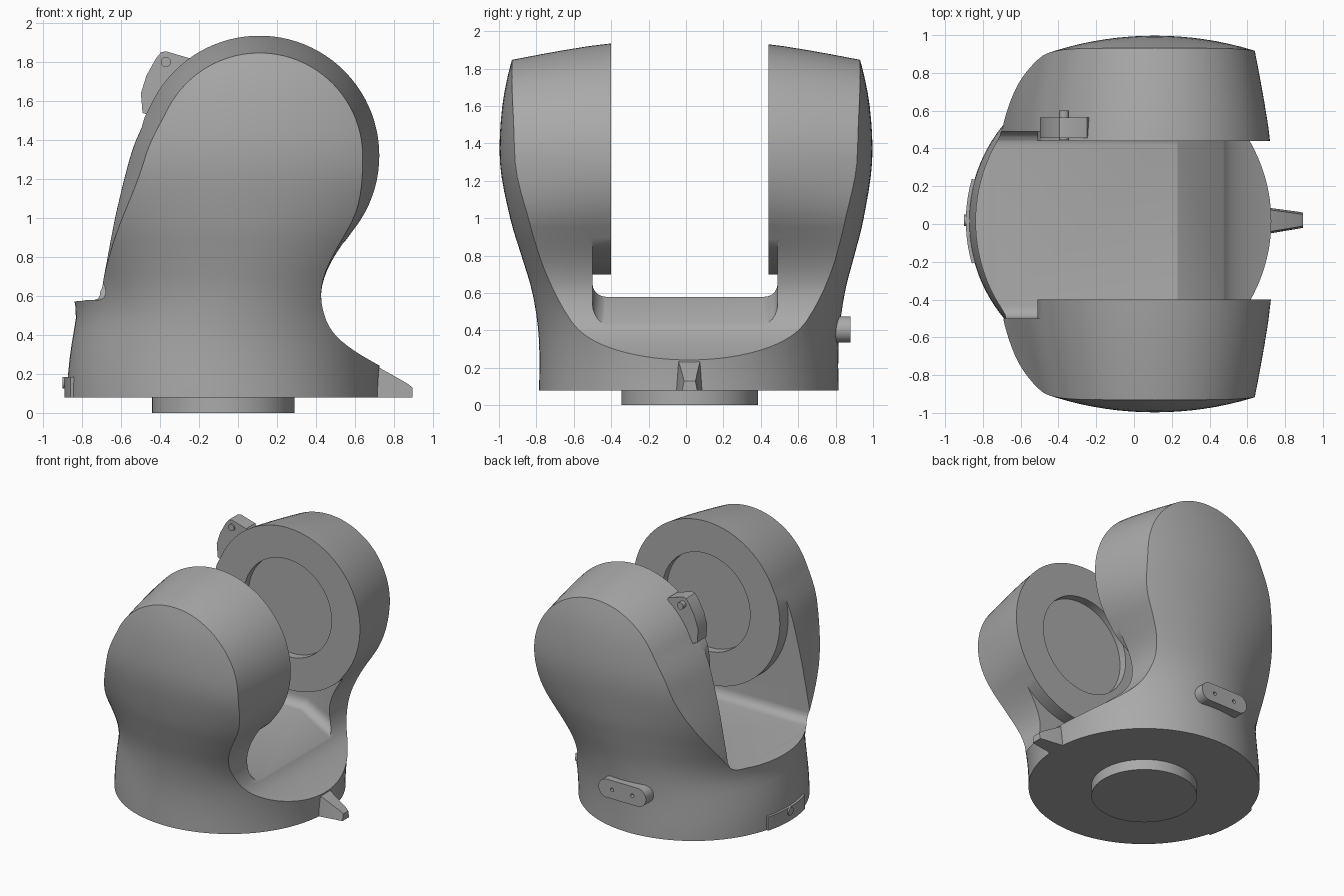
import bpy, bmesh
from math import sin, cos, pi, radians

if "Cube" in bpy.data.objects:
    bpy.data.objects.remove(bpy.data.objects["Cube"], do_unlink=True)

grey = bpy.data.materials.new("satin grey")
grey.use_nodes = True
grey.diffuse_color = (0.4, 0.4, 0.4, 1)
grey.node_tree.nodes["Principled BSDF"].inputs["Base Color"].default_value = (0.4, 0.4, 0.4, 1)

HX, HZ, HR = 0.11, 1.32, 0.615      # head centre and radius
BX, BY = -0.078, 0.015              # base centre


def smooth(t):
    t = min(1, max(0, t))
    return t * t * (3 - 2 * t)


def loft(name, rings):
    """Closed solid through equal-length rings of points."""
    bm = bmesh.new()
    rows = [[bm.verts.new(p) for p in ring] for ring in rings]
    n = len(rows[0])
    for a, b in zip(rows, rows[1:]):
        for i in range(n):
            j = (i + 1) % n
            bm.faces.new((a[i], a[j], b[j], b[i]))
    bm.faces.new(rows[0])
    bm.faces.new(rows[-1])
    bmesh.ops.recalc_face_normals(bm, faces=bm.faces)
    mesh = bpy.data.meshes.new(name)
    bm.to_mesh(mesh)
    bm.free()
    ob = bpy.data.objects.new(name, mesh)
    bpy.context.collection.objects.link(ob)
    mesh.materials.append(grey)
    return ob


def place(axis, u, v, w):
    return {"x": (w, u, v), "y": (u, w, v), "z": (u, v, w)}[axis]


def prism(name, pts, axis, lo, hi):
    return loft(name, [[place(axis, u, v, w) for u, v in pts] for w in (lo, hi)])


def circle(u, v, r, n=72):
    return [(u + r * cos(2 * pi * i / n), v + r * sin(2 * pi * i / n)) for i in range(n)]


def activate(ob):
    bpy.ops.object.select_all(action="DESELECT")
    ob.select_set(True)
    bpy.context.view_layer.objects.active = ob


def boolean(ob, tool, op):
    tool.hide_render = True
    mod = ob.modifiers.new("cut", "BOOLEAN")
    mod.operation, mod.object, mod.solver = op, tool, "EXACT"
    activate(ob)
    bpy.ops.object.modifier_apply(modifier=mod.name)
    bpy.data.objects.remove(tool, do_unlink=True)


def spline(pts, steps=6):
    """Smooth path through the points."""
    out = []
    p = [pts[0]] + pts + [pts[-1]]
    for a, b, c, d in zip(p, p[1:], p[2:], p[3:]):
        for s in range(steps):
            t = s / steps
            out.append(tuple(0.5 * (2 * b[k] + (c[k] - a[k]) * t
                       + (2 * a[k] - 5 * b[k] + 4 * c[k] - d[k]) * t * t
                       + (3 * b[k] - a[k] - 3 * c[k] + d[k]) * t ** 3) for k in (0, 1)))
    return out + [pts[-1]]


# Side profile: round head, swept back edge and concave neck
def head(deg):
    return (HX + HR * cos(radians(deg)), HZ + HR * sin(radians(deg)))


arc = [head(d) for d in range(152, -32, -4)]
neck = spline([head(-34), (0.495, 0.80), (0.437, 0.67), (0.43, 0.56), (0.47, 0.44),
               (0.56, 0.345), (0.74, 0.235), (1.0, 0.11)])
back = spline([(-1.1, 0.57), (-0.8, 0.575), (-0.71, 0.62), (-0.685, 0.73),
               (-0.63, 1.05), (-0.55, 1.36), head(156)])
profile = arc + neck + [(1.0, 0.0), (-1.1, 0.0)] + back


def taper(x, z, y):
    t = max(0, (abs(y) - 0.4) / 0.52) ** 1.2
    k = 0.14 * t * smooth((z - 0.5) / 0.8)
    return (HX + (x - HX) * (1 - k), y, HZ + (z - HZ) * (1 - k) if z > HZ else z)


stations = [0.4, 0.52, 0.65, 0.78, 0.92, 1.1]
fork = loft("fork_body", [[taper(x, z, y) for x, z in profile]
                          for y in [-s for s in reversed(stations)] + stations])

# Outer shell: round at the base, broad and domed at the heads
side = spline([(0.08, 0.80), (0.36, 0.802), (0.6, 0.835), (0.8, 0.89), (1.0, 0.945),
               (1.3, 0.995), (1.6, 0.982), (1.85, 0.93), (2.05, 0.86)], 4)
shell = []
for z, b in side:
    t = smooth((z - 0.45) / 0.9)
    a = 0.797 + 0.55 * t
    cx = BX + (HX - BX) * smooth((z - 0.1) / 1.2)
    cy = BY * (1 - t)
    shell.append([(cx + a * cos(2 * pi * i / 128), cy + b * sin(2 * pi * i / 128), z)
                  for i in range(128)])
boolean(fork, loft("outer_shell", shell), "INTERSECT")

# Gap between the arms, with filleted floor; the round heads stand proud of the walls
gap = prism("gap_cutter", [(-1.3, 0.58), (0.23, 0.58), (0.5, 0.42), (1.3, 0.38),
                           (1.3, 2.3), (-1.3, 2.3)], "y", -0.5, 0.49)
bm = bmesh.new()
bm.from_mesh(gap.data)
edges = [e for e in bm.edges if abs(e.verts[0].co.y - e.verts[1].co.y) < 0.01
         and max(v.co.z for v in e.verts) < 0.7]
bmesh.ops.bevel(bm, geom=edges, offset=0.07, segments=5, profile=0.5, affect="EDGES")
bm.to_mesh(gap.data)
bm.free()
for lo, hi in ((-0.7, -0.4), (0.44, 0.7)):
    boolean(gap, prism("head_keep", circle(HX, HZ, HR + 0.006, 96), "y", lo, hi), "DIFFERENCE")
boolean(fork, gap, "DIFFERENCE")

# Round bearing recess in each inner face
boolean(fork, prism("recess_cutter", circle(HX, HZ, 0.37), "y", -0.46, 0.50), "DIFFERENCE")

# Pedestal under the base
pedestal = prism("pedestal", circle(-0.075, 0.02, 0.365), "z", 0, 0.1)

# Pointer on the base rim
pointer = loft("pointer", [[(x, y0, 0.08), (x, y1, 0.08), (x, y1 - 0.01, z), (x, y0 + 0.01, z)]
                           for x, y0, y1, z in ((0.62, -0.06, 0.095, 0.29),
                                                (0.72, -0.05, 0.085, 0.235),
                                                (0.87, -0.025, 0.065, 0.15),
                                                (0.895, -0.02, 0.06, 0.13))])

# Curved plate and pin on the opposite rim
span = [radians(164 + 2 * i) for i in range(17)]
plate = prism("rim_plate", [(BX + 0.812 * cos(a), BY + 0.812 * sin(a)) for a in span]
              + [(BX + 0.77 * cos(a), BY + 0.77 * sin(a)) for a in reversed(span)],
              "z", 0.08, 0.185)
pin = prism("rim_pin", circle(0.02, 0.155, 0.03, 24), "x", -0.9, -0.85)

# Oval boss with two holes on the rear
boss_pts = [(BX + (0.13 if cos(a) > 0 else -0.13) + 0.07 * cos(a), 0.405 + 0.07 * sin(a))
            for a in [2 * pi * (i + 0.5) / 40 for i in range(40)]]
boss = prism("rear_boss", boss_pts, "y", 0.7, 0.88)
for dx in (-0.085, 0.085):
    boolean(boss, prism("hole_cutter", circle(BX + dx, 0.405, 0.014, 16), "y", 0.85, 0.95),
            "DIFFERENCE")

# Lug with screw on the edge of the rear arm
lug = prism("lug", [(-0.49, 1.54), (-0.498, 1.64), (-0.47, 1.73), (-0.42, 1.82), (-0.395, 1.85),
                    (-0.37, 1.855), (-0.25, 1.82), (-0.2, 1.74), (-0.4, 1.5)], "y", 0.455, 0.565)
screw = prism("lug_screw", circle(-0.37, 1.8, 0.026, 24), "y", 0.445, 0.6)

for ob in (fork, pedestal, pointer, plate, pin, boss, lug, screw):
    activate(ob)
    bpy.ops.object.shade_smooth_by_angle(angle=radians(28))
